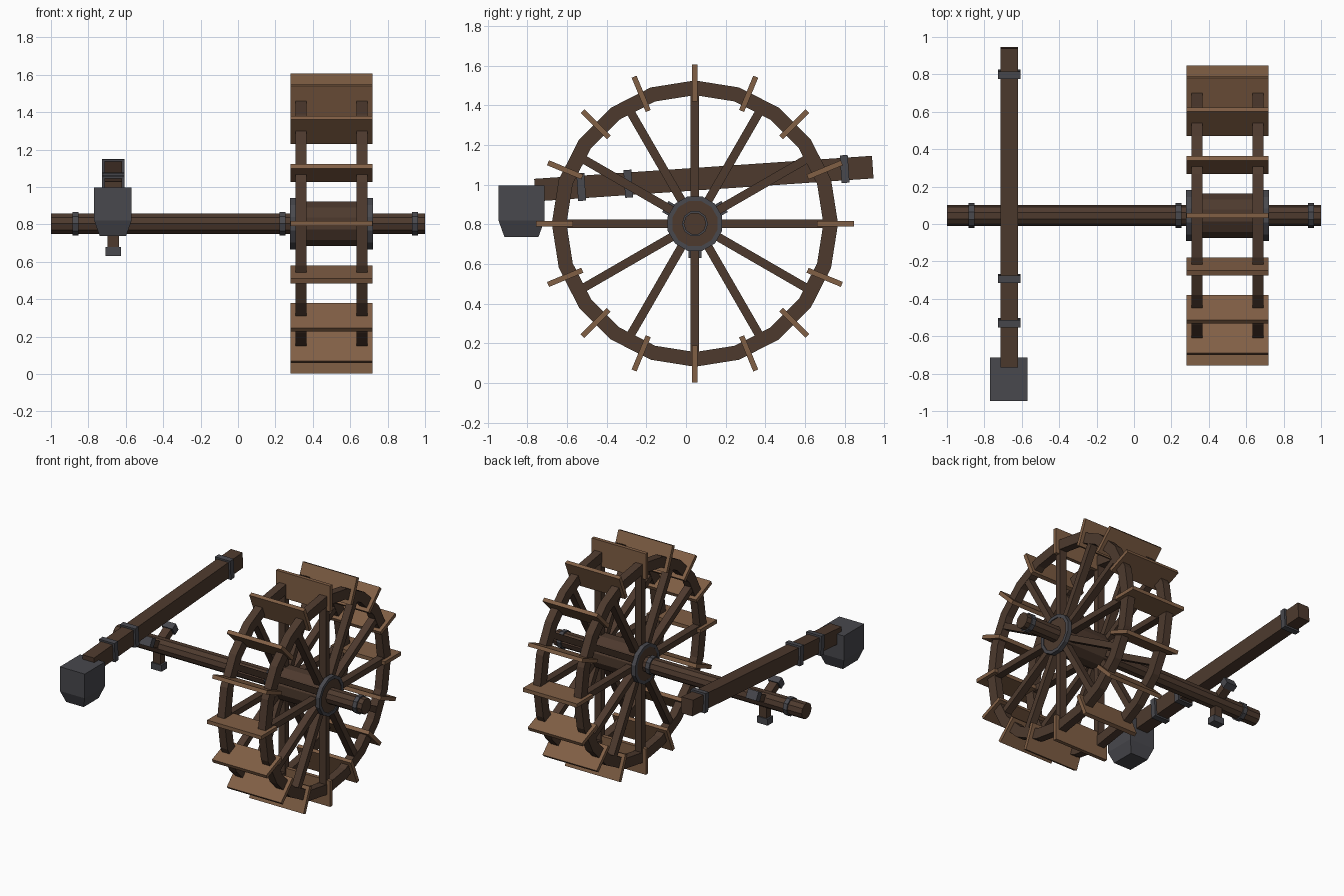
import bpy, bmesh
from math import radians, pi, cos, sin
from mathutils import Matrix, Vector

if "Cube" in bpy.data.objects:
    bpy.data.objects.remove(bpy.data.objects["Cube"])

CY, CZ = 0.045, 0.804          # wheel axis (runs along x)
CAM_X = -0.667


def material(name, rgb):
    m = bpy.data.materials.new(name)
    m.diffuse_color = (*rgb, 1)
    m.use_nodes = True
    m.node_tree.nodes["Principled BSDF"].inputs["Base Color"].default_value = m.diffuse_color
    return m


WOOD = material("dark_wood", (0.075, 0.042, 0.027))
PLANK = material("plank_wood", (0.22, 0.115, 0.06))
IRON = material("iron", (0.065, 0.065, 0.075))


def finish(name, bm, mat):
    bmesh.ops.recalc_face_normals(bm, faces=bm.faces)
    me = bpy.data.meshes.new(name)
    bm.to_mesh(me)
    bm.free()
    me.materials.append(mat)
    ob = bpy.data.objects.new(name, me)
    bpy.context.collection.objects.link(ob)
    return ob


def box(bm, size, centre, frame=Matrix()):
    mat = frame @ Matrix.Translation(centre) @ Matrix.Diagonal((*size, 1))
    return bmesh.ops.create_cube(bm, size=1, matrix=mat)["verts"]


def radial(deg):
    """Frame on the axis whose local y points outward at deg (0 = +y, 90 = up)."""
    return Matrix.Translation((0, CY, CZ)) @ Matrix.Rotation(radians(deg), 4, 'X')


def rod(bm, r, x0, x1, sides, turn=0.0):
    mat = (Matrix.Translation(((x0 + x1) / 2, CY, CZ)) @ Matrix.Rotation(turn, 4, 'X')
           @ Matrix.Rotation(pi / 2, 4, 'Y'))
    bmesh.ops.create_cone(bm, cap_ends=True, segments=sides, radius1=r, radius2=r,
                          depth=x1 - x0, matrix=mat)


def tube(bm, ro, ri, x0, x1, sides, turn=0.0):
    rings = []
    for i in range(sides):
        a = turn + 2 * pi * i / sides
        rings.append([bm.verts.new((x, CY + r * cos(a), CZ + r * sin(a)))
                      for x, r in ((x0, ri), (x1, ri), (x1, ro), (x0, ro))])
    for i in range(sides):
        a, b = rings[i], rings[(i + 1) % sides]
        for k in range(4):
            n = (k + 1) % 4
            bm.faces.new((a[k], a[n], b[n], b[k]))


# axle and its iron bands
bm = bmesh.new()
rod(bm, 0.057, -1, 1, 10)
finish("axle", bm, WOOD)
bm = bmesh.new()
for x in (-0.87, 0.237, 0.947):
    rod(bm, 0.066, x - 0.016, x + 0.016, 10)
finish("axle_bands", bm, IRON)

# hub with iron end rings
bm = bmesh.new()
rod(bm, 0.123, 0.28, 0.715, 12, pi / 12)
finish("hub", bm, WOOD)
bm = bmesh.new()
for x in (0.295, 0.705):
    tube(bm, 0.142, 0.118, x - 0.016, x + 0.016, 12, pi / 12)
finish("hub_rings", bm, IRON)

# two rims, each with twelve spokes
rims, spokes = bmesh.new(), bmesh.new()
for x in (0.336, 0.663):
    tube(rims, 0.722, 0.648, x - 0.029, x + 0.029, 20)
    for i in range(12):
        box(spokes, (0.054, 0.57, 0.043), (x, 0.385, 0), radial(30 * i))
finish("rims", rims, WOOD)
finish("spokes", spokes, WOOD)

# sixteen paddles
bm = bmesh.new()
for i in range(16):
    box(bm, (0.436, 0.187, 0.027), (0.5, 0.7085, 0), radial(22.5 * i))
finish("paddles", bm, PLANK)

# three cam arms with iron tips
arms, tips = bmesh.new(), bmesh.new()
for a in (30, 150, 270):
    box(arms, (0.06, 0.11, 0.05), (CAM_X, 0.08, 0), radial(a))
    box(tips, (0.085, 0.047, 0.064), (CAM_X, 0.149, 0), radial(a))
finish("cam_arms", arms, WOOD)
finish("cam_tips", tips, IRON)

# tilted hammer beam and its bands
tilt = Matrix.Translation((CAM_X, 0.09, 1.031)) @ Matrix.Rotation(radians(3.9), 4, 'X')
bm = bmesh.new()
box(bm, (0.093, 1.708, 0.114), (0, 0, 0), tilt)
finish("hammer_beam", bm, WOOD)
bm = bmesh.new()
for y in (-0.62, -0.382, 0.712):
    box(bm, (0.122, 0.04, 0.14), (0, y, 0), tilt)
finish("beam_bands", bm, IRON)

# hammer head: block with a tapered striking face
bm = bmesh.new()
c = Vector((CAM_X - 0.002, -0.83, 0))
loops = []
for hx, hy, z in ((0.07, 0.086, 0.737), (0.1, 0.116, 0.82), (0.1, 0.116, 0.996)):
    loops.append([bm.verts.new(c + Vector((sx * hx, sy * hy, z)))
                  for sx, sy in ((-1, -1), (1, -1), (1, 1), (-1, 1))])
bm.faces.new(loops[0])
bm.faces.new(loops[-1])
for lo, hi in zip(loops, loops[1:]):
    for k in range(4):
        n = (k + 1) % 4
        bm.faces.new((lo[k], lo[n], hi[n], hi[k]))
finish("hammer_head", bm, IRON)
